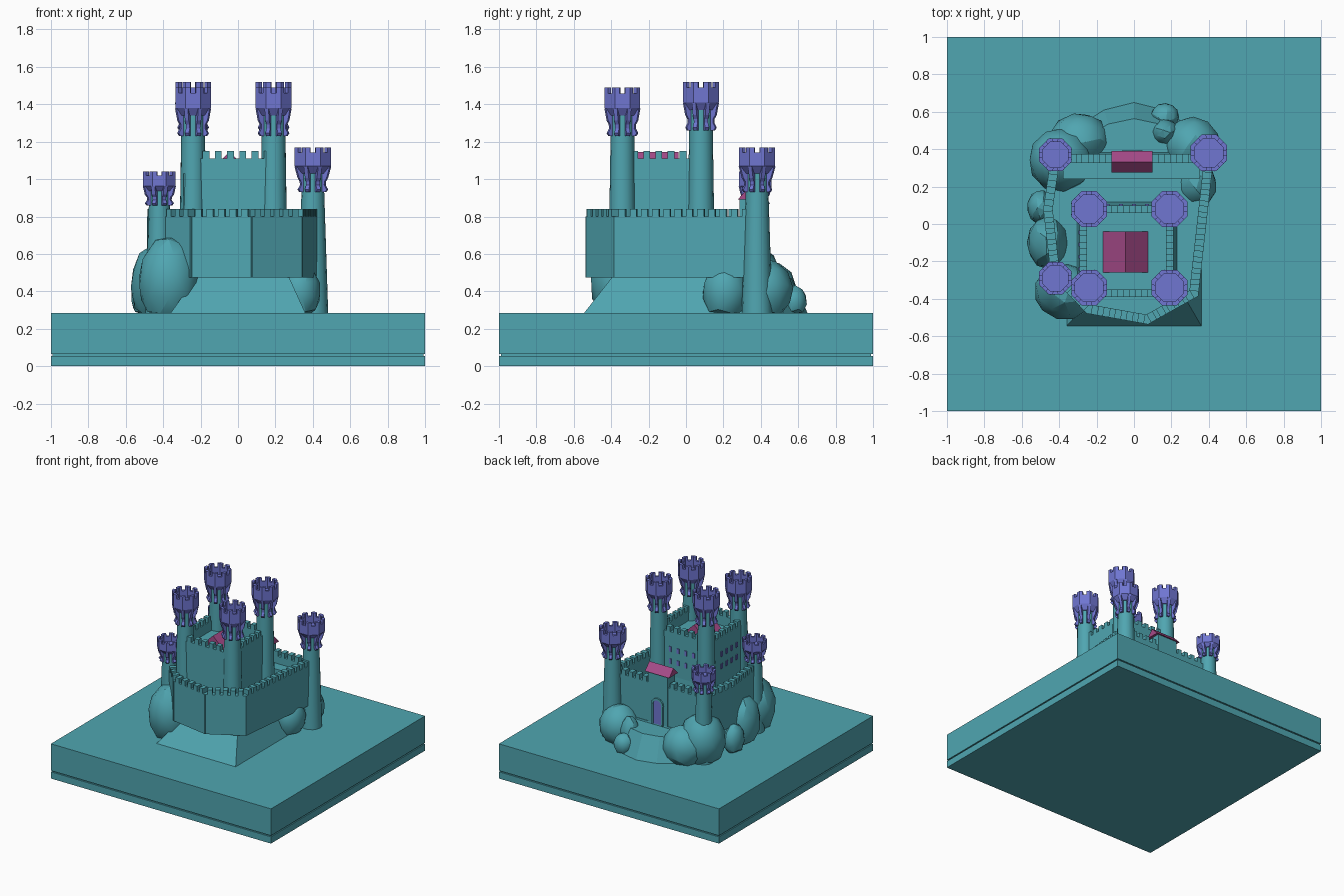
import bpy, bmesh, math
from math import pi, cos, sin
from mathutils import Vector, Matrix

if "Cube" in bpy.data.objects:
    bpy.data.objects.remove(bpy.data.objects["Cube"], do_unlink=True)


def material(name, rgb):
    m = bpy.data.materials.new(name)
    m.use_nodes = True
    m.diffuse_color = (*rgb, 1)
    bsdf = m.node_tree.nodes["Principled BSDF"]
    bsdf.inputs["Base Color"].default_value = (*rgb, 1)
    bsdf.inputs["Roughness"].default_value = 0.8
    return m


TEAL = material("teal stone", (0.08, 0.38, 0.44))
PURPLE = material("violet", (0.16, 0.18, 0.64))
PINK = material("magenta roof", (0.38, 0.07, 0.25))


def finish(name, bm, mat, smooth=None):
    bmesh.ops.recalc_face_normals(bm, faces=bm.faces)
    me = bpy.data.meshes.new(name)
    bm.to_mesh(me)
    bm.free()
    me.materials.append(mat)
    ob = bpy.data.objects.new(name, me)
    bpy.context.collection.objects.link(ob)
    if smooth:
        bpy.ops.object.select_all(action='DESELECT')
        ob.select_set(True)
        bpy.context.view_layer.objects.active = ob
        bpy.ops.object.shade_smooth_by_angle(angle=math.radians(smooth))
    return ob


def box(bm, x0, x1, y0, y1, z0, z1, matrix=Matrix()):
    mid = Vector((x0 + x1, y0 + y1, z0 + z1)) / 2
    mat = matrix @ Matrix.Translation(mid) @ Matrix.Diagonal((x1 - x0, y1 - y0, z1 - z0, 1))
    bmesh.ops.create_cube(bm, size=1, matrix=mat)


def loft(bm, lower, upper):
    """Closed solid between two loops with equal point counts."""
    a = [bm.verts.new(p) for p in lower]
    b = [bm.verts.new(p) for p in upper]
    bm.faces.new(a)
    bm.faces.new(b)
    for i in range(len(a)):
        j = (i + 1) % len(a)
        bm.faces.new((a[i], a[j], b[j], b[i]))


def lathe(bm, profile, centre, sides, turn=0):
    """Revolve (radius, z) points; zero radius makes a pole."""
    rings = []
    for r, z in profile:
        n = sides if r > 0 else 1
        rings.append([bm.verts.new((centre[0] + r * cos(2 * pi * i / sides + turn),
                                    centre[1] + r * sin(2 * pi * i / sides + turn), z)) for i in range(n)])
    for a, b in zip(rings, rings[1:]):
        for i in range(sides):
            quad = [a[i % len(a)], a[(i + 1) % len(a)], b[(i + 1) % len(b)], b[i % len(b)]]
            bm.faces.new(list(dict.fromkeys(quad)))


def wall(bm, a, b, z0, z1, thick, merlon=0.04):
    """Straight wall with merlons along its top."""
    a, b = Vector((*a, 0)), Vector((*b, 0))
    d = b - a
    frame = Matrix.Translation(a) @ Matrix.Rotation(math.atan2(d.y, d.x), 4, 'Z')
    t, n = thick / 2, max(2, round(d.length / 0.062))
    box(bm, -t * 0.5, d.length + t * 0.5, -t, t, z0, z1, frame)
    for i in range(n):
        c = d.length * (i + 0.5) / n
        box(bm, c - 0.018, c + 0.018, -t, t, z1 - 0.005, z1 + merlon, frame)


def rect(x0, x1, y0, y1, z):
    return [(x0, y0, z), (x1, y0, z), (x1, y1, z), (x0, y1, z)]


# Plinth with a shallow seam
bm = bmesh.new()
box(bm, -1, 1, -1, 1, 0, 0.055)
box(bm, -1, 1, -1, 1, 0.065, 0.285)
box(bm, -0.99, 0.99, -0.99, 0.99, 0.05, 0.07)
finish("plinth", bm, TEAL)

# Sloping hill under the castle
bm = bmesh.new()
loft(bm, rect(-0.36, 0.36, -0.545, 0.42, 0.284), rect(-0.22, 0.27, -0.39, 0.38, 0.482))
finish("hill", bm, TEAL)

# Outer curtain wall, courtyard floor and rear walkway
ring = [(-0.42, 0.35), (-0.46, 0.08), (-0.42, -0.27), (-0.24, -0.455),
        (0.07, -0.51), (0.32, -0.37), (0.40, 0.35)]
bm = bmesh.new()
for p, q in zip(ring, ring[1:] + ring[:1]):
    wall(bm, p, q, 0.475, 0.80, 0.05)
loft(bm, [(*p, 0.476) for p in ring], [(*p, 0.50) for p in ring])
box(bm, -0.38, 0.35, 0.24, 0.34, 0.476, 0.74)
finish("curtain_wall", bm, TEAL)

# Keep with parapet
X0, X1, Y0, Y1 = -0.27, 0.19, -0.37, 0.08
bm = bmesh.new()
loft(bm, rect(X0 - 0.04, X1 + 0.04, Y0 - 0.02, Y1 + 0.04, 0.48), rect(X0 - 0.02, X1 + 0.02, Y0 - 0.02, Y1 + 0.02, 0.75))
box(bm, X0 - 0.02, X1 + 0.02, Y0 - 0.02, Y1 + 0.02, 0.74, 1.03)
corners = [(X0, Y0), (X1, Y0), (X1, Y1), (X0, Y1)]
for p, q in zip(corners, corners[1:] + corners[:1]):
    wall(bm, p, q, 1.0, 1.11, 0.04)
finish("keep", bm, TEAL)

# Keep windows on the rear and one flank
bm = bmesh.new()
for z in (0.87, 0.97):
    for i in range(4):
        u = -0.14 + i * 0.07
        box(bm, u - 0.01, u + 0.01, Y1 + 0.018, Y1 + 0.026, z - 0.02, z + 0.02)
        v = -0.24 + i * 0.065
        box(bm, X0 - 0.026, X0 - 0.018, v - 0.01, v + 0.01, z - 0.02, z + 0.02)
finish("keep_windows", bm, PURPLE)


# Gable roofs
def gable(name, x0, x1, y0, y1, z0, z1, along_x):
    bm = bmesh.new()
    if along_x:
        ends = [[(x, y0, z0), (x, y1, z0), (x, (y0 + y1) / 2, z1)] for x in (x0, x1)]
    else:
        ends = [[(x0, y, z0), (x1, y, z0), ((x0 + x1) / 2, y, z1)] for y in (y0, y1)]
    loft(bm, *ends)
    finish(name, bm, PINK)


gable("keep_roof", -0.165, 0.075, -0.26, -0.04, 1.03, 1.145, False)
gable("gatehouse_roof", -0.12, 0.10, 0.275, 0.39, 0.89, 0.95, True)

# Gatehouse with a framed rear door
bm = bmesh.new()
box(bm, -0.10, 0.08, 0.285, 0.38, 0.476, 0.892)
for x in (-0.055, 0.035):
    box(bm, x - 0.008, x + 0.008, 0.375, 0.392, 0.476, 0.64)
for i in range(6):
    frame = Matrix.Translation((-0.01, 0, 0.64)) @ Matrix.Rotation(-pi * (i + 0.5) / 6, 4, 'Y')
    box(bm, 0.037, 0.053, 0.375, 0.392, -0.014, 0.014, frame)
finish("gatehouse", bm, TEAL)
bm = bmesh.new()
arch = [(-0.01 + 0.04 * cos(pi * i / 8), 0.64 + 0.04 * sin(pi * i / 8)) for i in range(9)]
arch += [(-0.05, 0.48), (0.03, 0.48)]
loft(bm, [(x, 0.379, z) for x, z in arch], [(x, 0.384, z) for x, z in arch])
finish("rear_door", bm, PURPLE)


# Towers with flared, corbelled crowns
def tower(name, x, y, foot, top, r0, r1, R, h):
    c, base, sides = (x, y), top - h, 8
    bm = bmesh.new()
    lathe(bm, [(0, foot), (r0, foot), (r1, base + 0.1 * h), (r1, base + 0.6 * h), (0, base + 0.6 * h)], c, 16)
    finish(name + "_shaft", bm, TEAL, 30)

    bm = bmesh.new()
    turn = pi / sides
    lathe(bm, [(r1 * 0.9, base + 0.42 * h), (r1 + 0.012, base + 0.42 * h), (R, base + 0.58 * h),
               (R, base + 0.88 * h), (0.78 * R, base + 0.88 * h), (0.78 * R, base + 0.65 * h),
               (0, base + 0.65 * h)], c, sides, turn)
    side = cos(pi / sides) / cos(pi / sides - 0.24)
    t = 0.011
    for i in range(sides):
        a = 2 * pi * i / sides + turn
        # merlon folded round the crown corner
        plan = [(f * R * k, a + o) for f, o, k in
                ((1, -0.24, side), (1, 0, 1), (1, 0.24, side), (0.78, 0.24, side), (0.78, 0, 1), (0.78, -0.24, side))]
        loft(bm, *[[(x + r * cos(w), y + r * sin(w), z) for r, w in plan] for z in (base + 0.87 * h, top)])
        # scrolled corbel below it
        shape = [(r1 - 0.01, 0), (r1 + 0.014, 0), (r1 + 0.024, 0.06), (r1 + 0.01, 0.16), (r1 + 0.012, 0.24),
                 (r1 + 0.024, 0.32), (R * 0.97, 0.57), (r1 - 0.01, 0.57)]
        frame = Matrix.Translation((x, y, base)) @ Matrix.Rotation(a, 4, 'Z')
        loft(bm, *[[frame @ Vector((r, s, f * h)) for r, f in shape] for s in (-t, t)])
    finish(name + "_crown", bm, PURPLE)


for label, x in (("right", -0.24), ("left", 0.19)):
    tower("keep_front_" + label + "_tower", x, -0.34, 0.48, 1.49, 0.075, 0.063, 0.103, 0.26)
    tower("keep_rear_" + label + "_tower", x, 0.08, 0.48, 1.52, 0.075, 0.063, 0.103, 0.26)
tower("wall_rear_left_tower", 0.40, 0.38, 0.284, 1.17, 0.082, 0.06, 0.105, 0.24)
for label, y in (("front", -0.29), ("rear", 0.37)):
    tower("wall_" + label + "_right_tower", -0.42, y, 0.284, 1.04, 0.075, 0.056, 0.094, 0.18)

# Boulders: x, y, half width, half depth, top height
rocks = [(-0.37, -0.36, 0.16, 0.15, 0.69), (-0.46, -0.10, 0.11, 0.14, 0.64), (-0.50, 0.09, 0.07, 0.09, 0.50),
         (-0.39, 0.34, 0.17, 0.17, 0.66), (-0.29, 0.45, 0.16, 0.14, 0.56), (0.165, 0.575, 0.075, 0.07, 0.43),
         (0.165, 0.49, 0.075, 0.07, 0.54), (0.31, 0.42, 0.15, 0.15, 0.57), (0.33, 0.21, 0.11, 0.12, 0.55)]
for i, (x, y, w, d, top) in enumerate(rocks):
    bm = bmesh.new()
    half = (top - 0.285) * 0.58
    spin = Matrix.Rotation(i * 1.3, 4, 'Z') @ Matrix.Rotation(0.4, 4, 'X')
    bmesh.ops.create_icosphere(bm, subdivisions=2, radius=1.03, matrix=spin)
    bmesh.ops.transform(bm, matrix=Matrix.Translation((x, y, top - half)) @ Matrix.Diagonal((w, d, half, 1)), verts=bm.verts)
    for v in bm.verts:
        v.co.z = max(v.co.z, 0.284)
    finish("boulder_%d" % (i + 1), bm, TEAL, 24)

# Broad rock apron behind the gate
outline = [(-0.34, 0.34), (0.32, 0.34), (0.30, 0.52), (0.16, 0.61), (0, 0.65), (-0.16, 0.61), (-0.30, 0.52)]
bm = bmesh.new()
loft(bm, [(x, y, 0.284) for x, y in outline], [(x * 0.85, 0.34 + (y - 0.34) * 0.72, 0.47) for x, y in outline])
finish("rock_apron", bm, TEAL)
